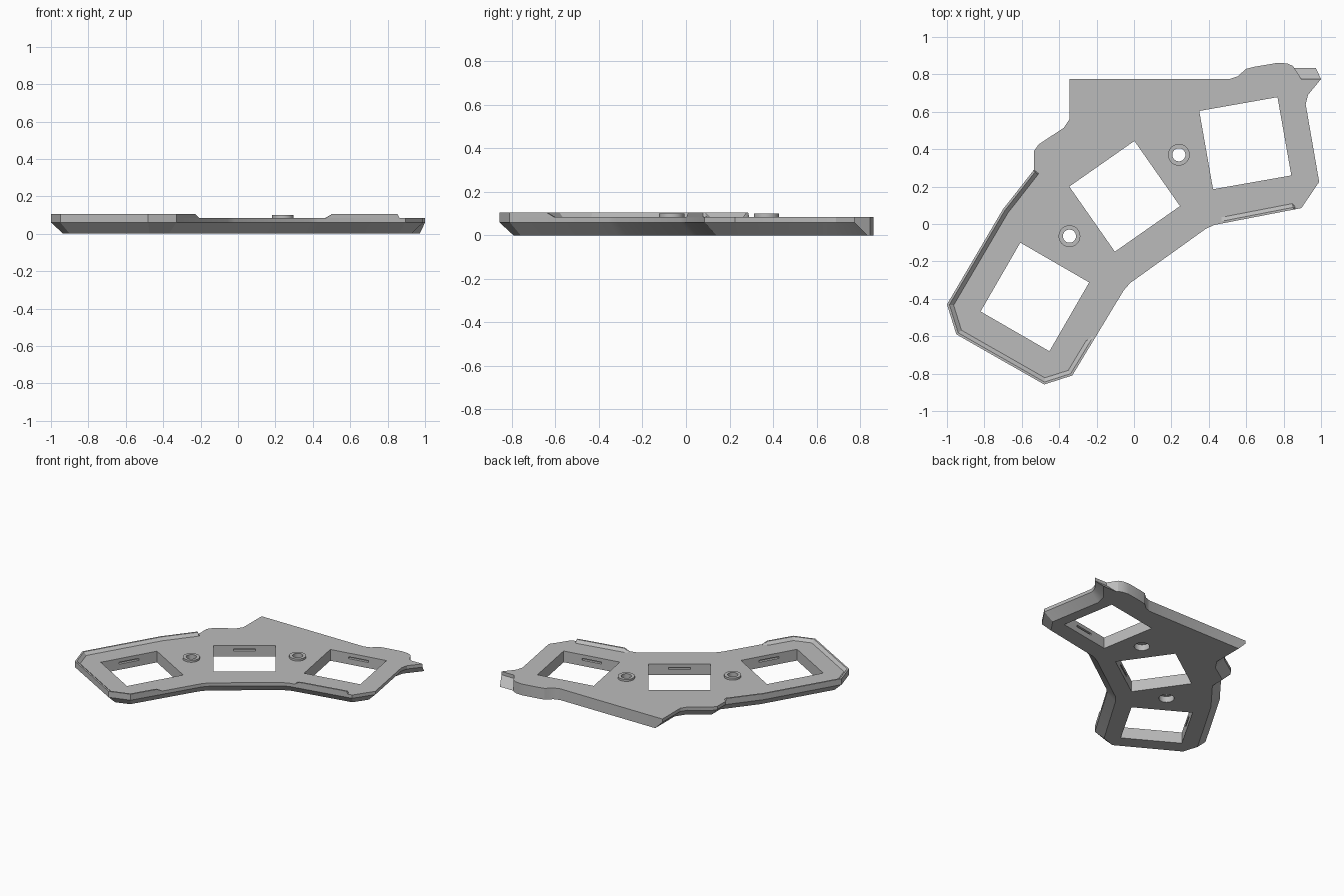
import bpy, bmesh, math
from mathutils import Vector, Matrix

cube = bpy.data.objects.get("Cube")
if cube:
    bpy.data.objects.remove(cube, do_unlink=True)

grey = bpy.data.materials.new("plain grey")
grey.use_nodes = True
grey.diffuse_color = (0.5, 0.5, 0.5, 1)
grey.node_tree.nodes["Principled BSDF"].inputs["Base Color"].default_value = (0.5, 0.5, 0.5, 1)

BEVEL = 0.06      # lower edge chamfer
TOP = 0.085       # plate surface
RIM = 0.105       # raised lip height


def make_object(name, bm):
    bmesh.ops.recalc_face_normals(bm, faces=bm.faces[:])
    mesh = bpy.data.meshes.new(name)
    bm.to_mesh(mesh)
    bm.free()
    mesh.materials.append(grey)
    obj = bpy.data.objects.new(name, mesh)
    bpy.context.collection.objects.link(obj)
    return obj


def inset(points, dists, closed=True):
    """Move each edge of a clockwise path inwards by its own distance."""
    pts = [Vector(p) for p in points]
    n = len(pts)
    normals = []
    for i in range(n):
        d = (pts[(i + 1) % n] - pts[i]).normalized()
        normals.append(Vector((d.y, -d.x)))
    result = []
    for i, p in enumerate(pts):
        before, after = (i - 1) % n, i
        if not closed:
            before, after = max(i - 1, 0), min(i, n - 2)
        a, b = normals[before], normals[after]
        da, db = dists[before], dists[after]
        det = a.x * b.y - a.y * b.x
        if abs(det) < 0.001:
            result.append(p + a * da)
        else:
            result.append(p + Vector((da * b.y - db * a.y, a.x * db - b.x * da)) / det)
    return result


def loft(name, rings, closed_rows=True):
    """Skin a list of rings of 3D points, capping both ends."""
    bm = bmesh.new()
    rows = [[bm.verts.new(v) for v in ring] for ring in rings]
    n = len(rows[0])
    for low, high in zip(rows, rows[1:]):
        for i in range(n):
            j = (i + 1) % n
            bm.faces.new((low[i], low[j], high[j], high[i]))
    bm.faces.new(rows[0])
    bm.faces.new(rows[-1])
    return make_object(name, bm)


def at_height(points, z):
    return [(p[0], p[1], z) for p in points]


def box(size, center, angle):
    bm = bmesh.new()
    bmesh.ops.create_cube(bm, size=1, matrix=Matrix.Translation(center)
                          @ Matrix.Rotation(angle, 4, "Z") @ Matrix.Diagonal((*size, 1)))
    return make_object("cutter", bm)


def cylinder(name, radius, x, y, low, high):
    bm = bmesh.new()
    bmesh.ops.create_cone(bm, cap_ends=True, segments=40, radius1=radius, radius2=radius,
                          depth=high - low, matrix=Matrix.Translation((x, y, (low + high) / 2)))
    return make_object(name, bm)


def cut(target, cutter):
    mod = target.modifiers.new("cut", "BOOLEAN")
    mod.operation = "DIFFERENCE"
    mod.solver = "EXACT"
    mod.object = cutter
    bpy.context.view_layer.objects.active = target
    bpy.ops.object.modifier_apply(modifier=mod.name)
    bpy.data.objects.remove(cutter, do_unlink=True)


# Plate outline, clockwise: upright back edge, then the chamfered sides
back = [(-.345, .775), (.51, .775), (.555, .79), (.6, .83), (.64, .84),
        (.77, .862), (.82, .858), (.85, .845), (.895, .775)]
right = [(1, .775), (.93, .69), (.918, .64), (.99, .225), (.895, .085)]
front = [(.43, -.005), (.385, -.025), (-.02, -.315), (-.055, -.355)]
left = [(-.33, -.81), (-.48, -.858), (-.95, -.59), (-1, -.43), (-.7, .08), (-.66, .13), (-.535, .29)]
shoulder = [(-.535, .39), (-.51, .425), (-.375, .515), (-.345, .56)]
sides = right + front + left + shoulder
outline = back + sides

# The small tab at the back right flares outwards instead of inwards
offsets = [0] * (len(back) - 1) + [-BEVEL] + [BEVEL] * len(sides)
plate = loft("plate", [at_height(inset(outline, offsets), 0),
                       at_height(outline, BEVEL), at_height(outline, TOP)])

# Square openings with a clip slot in two opposite walls
for x, y, degrees in ((.595, .432, 10), (-.05, .148, 35), (-.53, -.39, 60)):
    turn = math.radians(degrees)
    cut(plate, box((.425, .425, 1), (x, y, 0), turn))
    cut(plate, box((.15, .465, .014), (x, y, .05), turn))

# Screw bosses, with a counterbore underneath
parts = [plate]
for x, y in ((.24, .37), (-.345, -.065)):
    boss = cylinder("screw_boss", .058, x, y, TOP - .005, .1)
    for part in (boss, plate):
        cut(part, cylinder("cutter", .035, x, y, -1, 1))
    cut(plate, cylinder("cutter", .053, x, y, -1, .045))
    parts.append(boss)


def lip(name, path):
    """Raised lip along the plate edge, sloping inwards and tapering at its ends."""
    count = len(path)
    crest = inset(path, [.012] * count, False)
    foot = inset(path, [.035] * count, False)
    rings = []
    for i in range(count):
        top = TOP + .001 if i in (0, count - 1) else RIM
        rings.append([(*path[i], TOP - .002), (*path[i], top),
                      (*crest[i], top), (*foot[i], TOP - .002)])
    return loft(name, rings)


def between(a, b, t):
    return tuple(Vector(a).lerp(Vector(b), t))


# Left lip runs around the whole left lobe, the right one along its front edge
left_path = ([between(front[-1], left[0], t) for t in (.56, .63)] + left[:-1]
             + [between(left[-2], left[-1], .97), left[-1]])
right_path = [between(right[-1], front[0], t) for t in (.07, .09, .84, .91)]
parts += [lip("left_lip", left_path), lip("right_lip", right_path)]

for obj in bpy.context.view_layer.objects:
    obj.select_set(obj in parts)
bpy.context.view_layer.objects.active = plate
bpy.ops.object.shade_smooth_by_angle(angle=math.radians(25))
